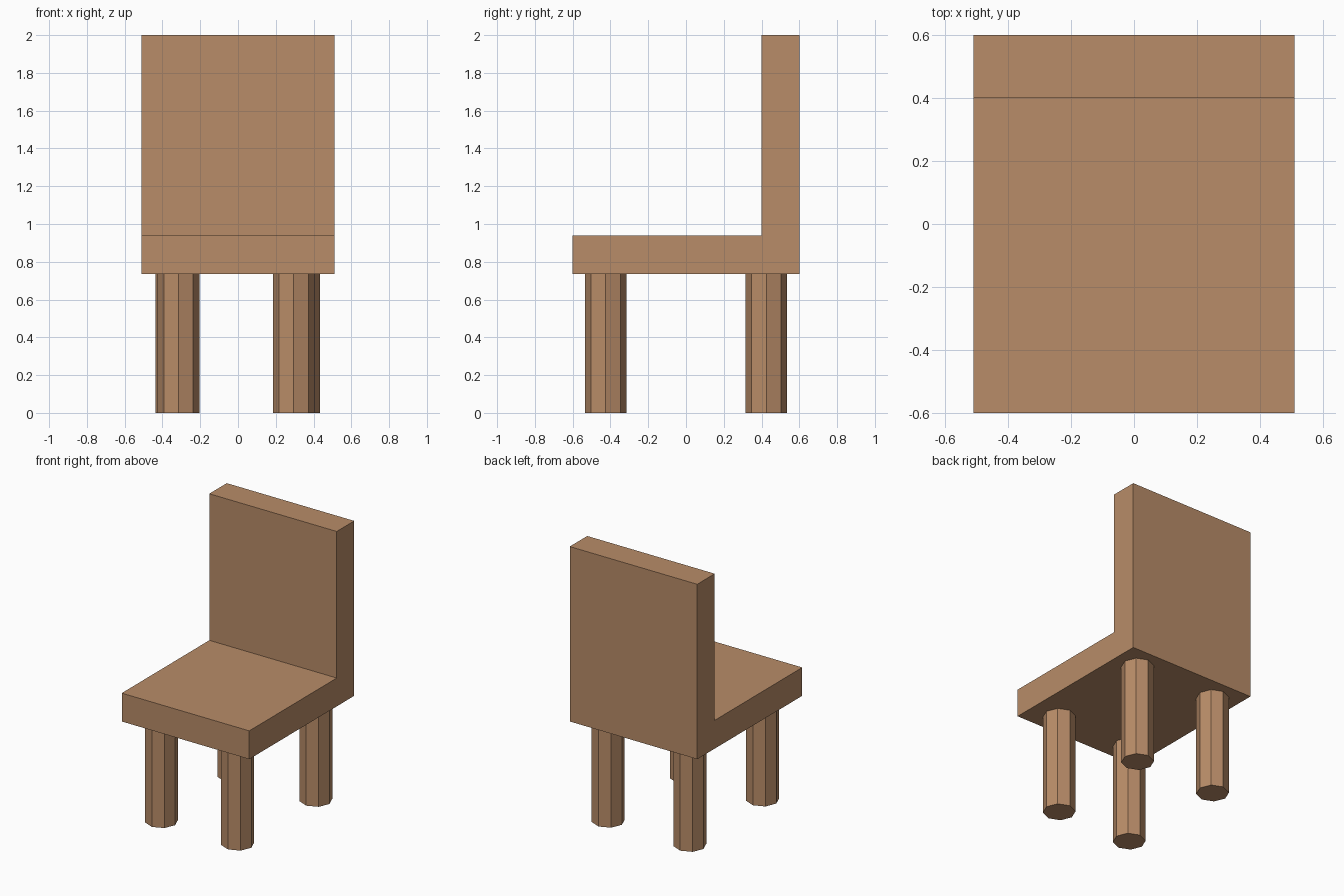
import bpy, bmesh
from mathutils import Matrix

if "Cube" in bpy.data.objects:
    bpy.data.objects.remove(bpy.data.objects["Cube"])

wood = bpy.data.materials.new("wood brown")
wood.diffuse_color = (0.48, 0.262, 0.138, 1)
wood.use_nodes = True
wood.node_tree.nodes["Principled BSDF"].inputs["Base Color"].default_value = wood.diffuse_color


def add_object(name, bm):
    bmesh.ops.recalc_face_normals(bm, faces=bm.faces)
    mesh = bpy.data.meshes.new(name)
    bm.to_mesh(mesh)
    bm.free()
    mesh.materials.append(wood)
    bpy.context.collection.objects.link(bpy.data.objects.new(name, mesh))


# Seat and backrest: one L-shaped side profile extruded across the width
HALF_W, SEAT_BOTTOM, SEAT_TOP = 0.51, 0.735, 0.94
profile = [(-0.6, SEAT_BOTTOM), (0.6, SEAT_BOTTOM), (0.6, 2.0),
           (0.4, 2.0), (0.4, SEAT_TOP), (-0.6, SEAT_TOP)]
bm = bmesh.new()
face = bm.faces.new([bm.verts.new((-HALF_W, y, z)) for y, z in profile])
side = bmesh.ops.extrude_face_region(bm, geom=[face])["geom"]
bmesh.ops.translate(bm, vec=(2 * HALF_W, 0, 0),
                    verts=[g for g in side if isinstance(g, bmesh.types.BMVert)])
add_object("seat_and_backrest", bm)

# Four octagonal legs, corners pointing along the axes
legs = {"front_left_leg": (-0.315, -0.425), "front_right_leg": (0.295, -0.425),
        "back_left_leg": (-0.328, 0.425), "back_right_leg": (0.325, 0.425)}
for name, (x, y) in legs.items():
    bm = bmesh.new()
    bmesh.ops.create_cone(bm, cap_ends=True, segments=8, radius1=0.11, radius2=0.11,
                          depth=SEAT_BOTTOM,
                          matrix=Matrix.Translation((x, y, SEAT_BOTTOM / 2)))
    add_object(name, bm)
